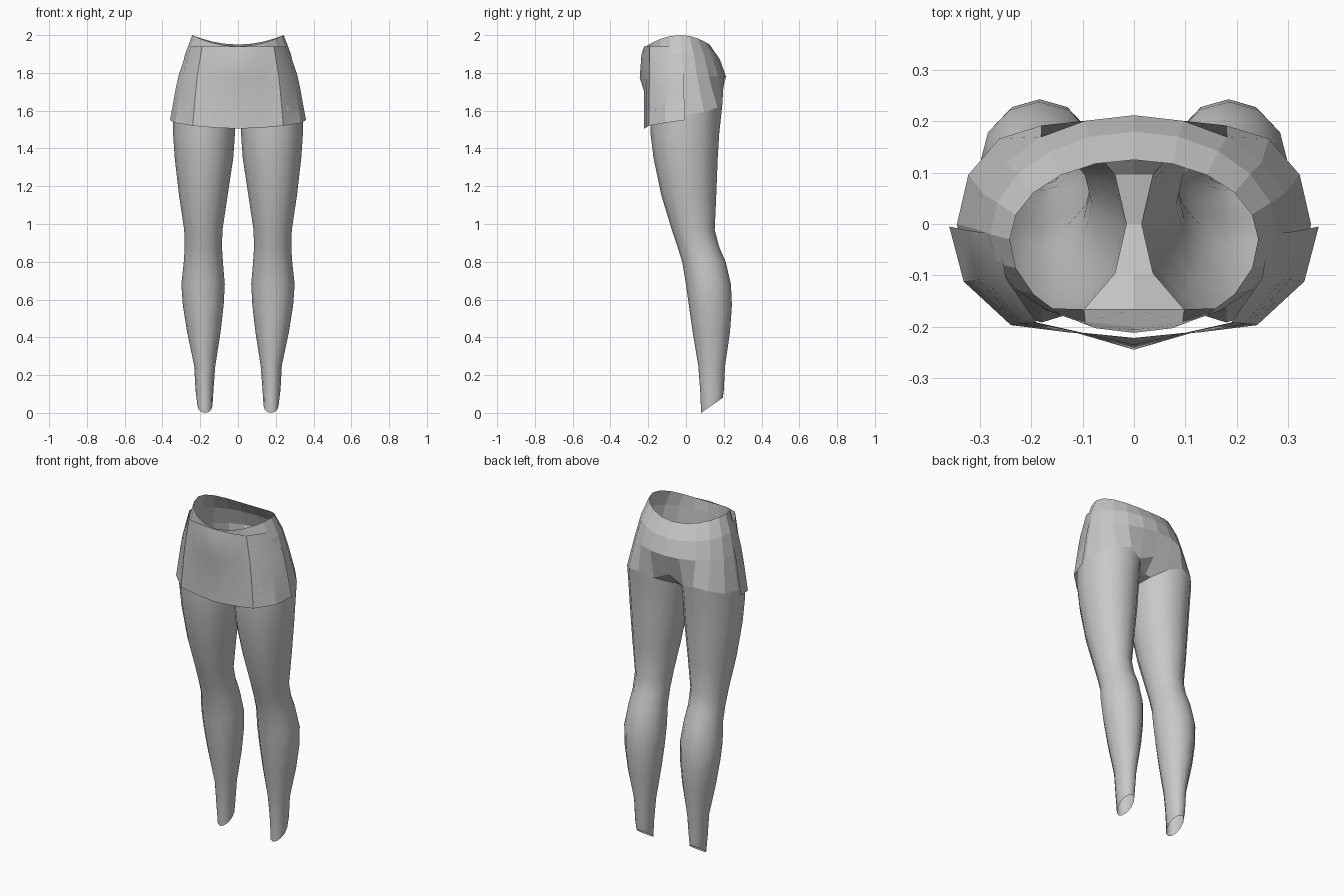
import bpy, bmesh, math

if "Cube" in bpy.data.objects:
    bpy.data.objects.remove(bpy.data.objects["Cube"])

grey = bpy.data.materials.new("plain_grey")
grey.diffuse_color = (0.58, 0.58, 0.58, 1)
grey.use_nodes = True
grey.node_tree.nodes["Principled BSDF"].inputs["Base Color"].default_value = grey.diffuse_color


def make_object(name, bm):
    """Turn a right-hand half mesh into a mirrored object."""
    bmesh.ops.recalc_face_normals(bm, faces=bm.faces)
    mesh = bpy.data.meshes.new(name)
    bm.to_mesh(mesh)
    bm.free()
    mesh.materials.append(grey)
    obj = bpy.data.objects.new(name, mesh)
    bpy.context.collection.objects.link(obj)
    mod = obj.modifiers.new("mirror", 'MIRROR')
    mod.use_clip = True
    mod.merge_threshold = 0.001
    return obj


def bridge(bm, low, high, closed=False, smooth=True):
    """Join two equally long rows of vertices with quads."""
    n = len(low)
    for i in range(n if closed else n - 1):
        j = (i + 1) % n
        bm.faces.new((low[i], low[j], high[j], high[i])).smooth = smooth


# ---- body: leg and pelvis in one shell, open at waist and ankle ----
SIDES = 12
# height, inner x, outer x, front y, back y
leg_sections = [
    (0.00, 0.135, 0.215, 0.080, 0.195),
    (0.12, 0.130, 0.225, 0.075, 0.200),
    (0.25, 0.120, 0.232, 0.065, 0.207),
    (0.43, 0.092, 0.270, 0.035, 0.233),
    (0.57, 0.076, 0.292, 0.015, 0.243),
    (0.68, 0.070, 0.300, 0.000, 0.238),
    (0.80, 0.080, 0.287, -0.020, 0.210),
    (0.88, 0.085, 0.282, -0.045, 0.175),
    (0.97, 0.082, 0.285, -0.075, 0.152),
    (1.15, 0.055, 0.312, -0.130, 0.160),
    (1.35, 0.025, 0.335, -0.172, 0.168),
    (1.48, 0.016, 0.344, -0.188, 0.176),
    (1.58, 0.015, 0.345, -0.192, 0.192),
]
bm = bmesh.new()
rings = []
for s, (z, x0, x1, y0, y1) in enumerate(leg_sections):
    ring = []
    for k in range(SIDES):
        a = math.radians(-90 + 360 * k / SIDES)
        c, t = math.cos(a), math.sin(a)
        zz = z
        if s == 0:                              # slanted ankle opening
            zz = 0.04 * (1 + t)
        elif s == len(leg_sections) - 1:        # hip line rises front and back
            zz = z + 0.05 * t * t - 0.03 * max(0, -c)
        ring.append(bm.verts.new(((x0 + x1) / 2 + (x1 - x0) / 2 * c,
                                  (y0 + y1) / 2 + (y1 - y0) / 2 * t, zz)))
    rings.append(ring)
for low, high in zip(rings, rings[1:]):
    bridge(bm, low, high, closed=True)

# crotch strip between the legs
top = rings[-1]
inner = [top[k] for k in (11, 10, 9, 8, 7)]
centre = [bm.verts.new((0, v.co.y, z))
          for v, z in zip(inner, (1.65, 1.57, 1.55, 1.57, 1.65))]
bridge(bm, inner, centre, smooth=False)

# pelvis rows: half width, front y, middle y, back y, front / side / back z
pelvis_rows = [
    (0.308, -0.200, -0.01, 0.212, 1.78, 1.78, 1.78),
    (0.280, -0.206, -0.02, 0.180, 1.88, 1.90, 1.87),
    (0.242, -0.212, -0.03, 0.125, 1.94, 2.00, 1.95),
]
below = [centre[0], top[11]] + [top[k] for k in range(8)] + [centre[4]]
for w, yf, ym, yb, zf, zs, zb in pelvis_rows:
    row = []
    for i in range(11):
        a = math.radians(-90 + 18 * i)
        c, t = math.cos(a), math.sin(a)
        y_end, z_end = (yf, zf) if t < 0 else (yb, zb)
        row.append(bm.verts.new((w * c if 0 < i < 10 else 0,
                                 ym + (y_end - ym) * abs(t),
                                 zs + (z_end - zs) * t * t)))
    bridge(bm, below, row, smooth=False)
    below = row
make_object("legs_and_pelvis", bm)

# ---- skirt panel: open sheet wrapped round the front ----
hem = [(0, -0.222, 1.505), (0.13, -0.211, 1.51), (0.24, -0.197, 1.52),
       (0.332, -0.112, 1.535), (0.36, -0.005, 1.55)]
band = [(0, -0.222, 1.94), (0.10, -0.212, 1.94), (0.19, -0.192, 1.94),
        (0.25, -0.105, 1.94), (0.262, -0.02, 1.94)]
# share of height, sideways swell, forward bulge at the centre
skirt_rows = [(0, 0, 0), (0.45, 0.012, 0), (0.62, 0.014, 0.023),
              (0.90, 0.004, 0.014), (1, 0, 0)]
bm = bmesh.new()
prev = None
for f, swell, bulge in skirt_rows:
    row = []
    for i, (h, b) in enumerate(zip(hem, band)):
        x, y, z = (p + (q - p) * f for p, q in zip(h, b))
        if i == 0:
            y -= bulge
        else:
            x += swell * i / 4
        if f == 0.45 and i == 1:      # belly crease rises to the sides
            z += 0.06
        row.append(bm.verts.new((x, y, z)))
    if prev:
        bridge(bm, prev, row)
    prev = row
skirt = make_object("skirt_panel", bm)
skirt.select_set(True)
bpy.context.view_layer.objects.active = skirt
bpy.ops.object.shade_smooth_by_angle(angle=math.radians(30))
